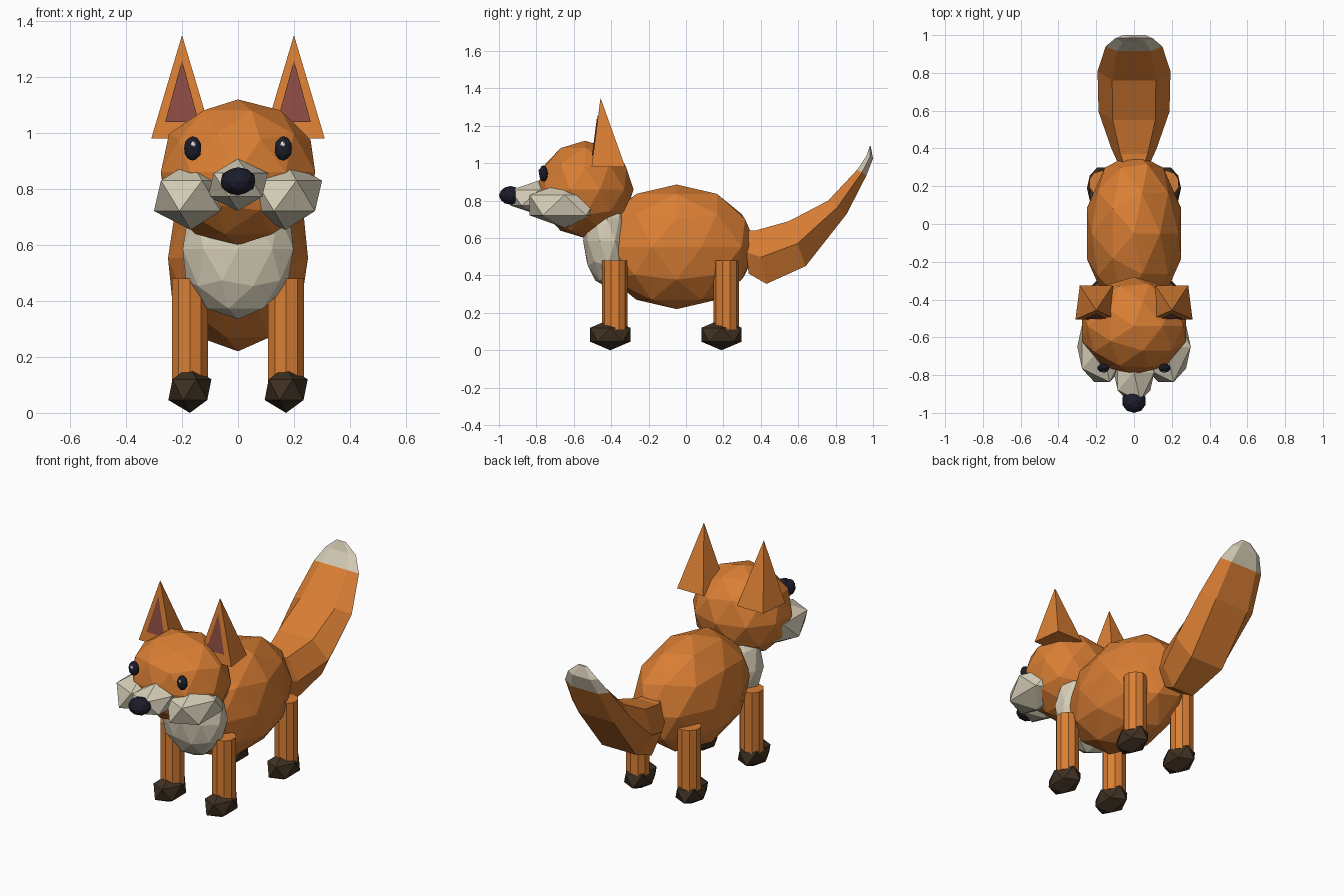
import bpy, bmesh, math

if "Cube" in bpy.data.objects:
    bpy.data.objects.remove(bpy.data.objects["Cube"])


def material(name, rgb):
    m = bpy.data.materials.new(name)
    m.diffuse_color = (*rgb, 1)
    m.use_nodes = True
    m.node_tree.nodes["Principled BSDF"].inputs["Base Color"].default_value = m.diffuse_color
    return m


ORANGE = material("orange_fur", (0.70, 0.21, 0.034))
CREAM = material("cream_fur", (0.68, 0.62, 0.48))
BROWN = material("dark_brown", (0.05, 0.03, 0.016))
BLACK = material("blue_black", (0.012, 0.012, 0.024))
PINK = material("inner_ear_pink", (0.26, 0.07, 0.055))
WHITE = material("eye_white", (0.9, 0.9, 0.9))


def finish(bm, name, *mats):
    bmesh.ops.recalc_face_normals(bm, faces=bm.faces)
    me = bpy.data.meshes.new(name)
    bm.to_mesh(me)
    bm.free()
    for m in mats:
        me.materials.append(m)
    ob = bpy.data.objects.new(name, me)
    bpy.context.collection.objects.link(ob)
    return ob


def ball(name, loc, radii, mat, level=2):
    """Faceted ellipsoid; level 1 is a plain icosahedron."""
    bm = bmesh.new()
    bmesh.ops.create_icosphere(bm, subdivisions=level, radius=1)
    bmesh.ops.scale(bm, vec=radii, verts=bm.verts)
    bmesh.ops.translate(bm, vec=loc, verts=bm.verts)
    return finish(bm, name, mat)


def pyramid(name, base, apex, mat):
    bm = bmesh.new()
    ring = [bm.verts.new(p) for p in base]
    tip = bm.verts.new(apex)
    bm.faces.new(ring)
    for i in range(len(ring)):
        bm.faces.new((ring[i], ring[(i + 1) % len(ring)], tip))
    return finish(bm, name, mat)


# Body, chest and head
ball("body", (0, -0.05, 0.553), (0.263, 0.43, 0.333), ORANGE)
ball("chest", (0, -0.42, 0.585), (0.208, 0.13, 0.25), CREAM)
ball("head", (0, -0.54, 0.86), (0.29, 0.26, 0.26), ORANGE)

# Muzzle and nose
ball("muzzle", (0, -0.785, 0.815), (0.12, 0.18, 0.093), CREAM, 1)
ball("nose", (0, -0.938, 0.828), (0.065, 0.062, 0.05), BLACK)

for side, s in (("left", -1), ("right", 1)):
    # Face details
    ball(side + "_cheek", (s * 0.169, -0.65, 0.776), (0.147, 0.22, 0.122), CREAM, 1)
    ball(side + "_eye", (s * 0.162, -0.762, 0.945), (0.032, 0.024, 0.044), BLACK)
    ball(side + "_eye_glint", (s * 0.160, -0.784, 0.96), (0.010, 0.006, 0.011), WHITE, 1)

    # Ears: pyramids on a trapezoid base, with a thin inner panel
    cx = s * 0.2
    pyramid(side + "_ear",
            [(cx - 0.11, -0.505, 0.98), (cx + 0.11, -0.505, 0.98),
             (cx + 0.087, -0.325, 0.98), (cx - 0.087, -0.325, 0.98)],
            (cx, -0.457, 1.35), ORANGE)
    pyramid(side + "_inner_ear",
            [(cx - 0.06, -0.503, 1.04), (cx + 0.06, -0.503, 1.04), (cx, -0.47, 1.05)],
            (cx, -0.474, 1.26), PINK)

    # Legs and paws
    for end, y in (("front", -0.38), ("back", 0.215)):
        bm = bmesh.new()
        bmesh.ops.create_cone(bm, cap_ends=True, segments=10, radius1=0.068,
                              radius2=0.068, depth=0.37)
        bmesh.ops.translate(bm, vec=(s * 0.172, y, 0.295), verts=bm.verts)
        finish(bm, f"{end}_{side}_leg", ORANGE)
        ball(f"{end}_{side}_paw", (s * 0.172, y - 0.025, 0.083),
             (0.086, 0.127, 0.083), BROWN, 1)

# Tail: hexagonal sections given by top (y, z), bottom (y, z) and half width
sections = [
    ((0.310, 0.640), (0.335, 0.410), 0.085),
    ((0.370, 0.640), (0.430, 0.355), 0.120),
    ((0.550, 0.690), (0.640, 0.450), 0.188),
    ((0.760, 0.800), (0.860, 0.730), 0.193),
    ((0.915, 0.965), (0.965, 0.935), 0.150),
    ((0.965, 1.040), (1.000, 1.025), 0.100),
    ((0.983, 1.093), (0.988, 1.090), 0.030),
]
bm = bmesh.new()
rings = []
for (ty, tz), (by, bz), w in sections:
    my, mz = (ty + by) / 2, (tz + bz) / 2
    pts = [(w, my, mz), (0.6 * w, ty, tz), (-0.6 * w, ty, tz),
           (-w, my, mz), (-0.6 * w, by, bz), (0.6 * w, by, bz)]
    rings.append([bm.verts.new(p) for p in pts])
for k, (a, b) in enumerate(zip(rings, rings[1:])):
    for i in range(6):
        j = (i + 1) % 6
        f = bm.faces.new((a[i], a[j], b[j], b[i]))
        f.material_index = 1 if k >= 4 else 0  # cream tip
bm.faces.new(rings[0])
bm.faces.new(rings[-1]).material_index = 1
finish(bm, "tail", ORANGE, CREAM)
